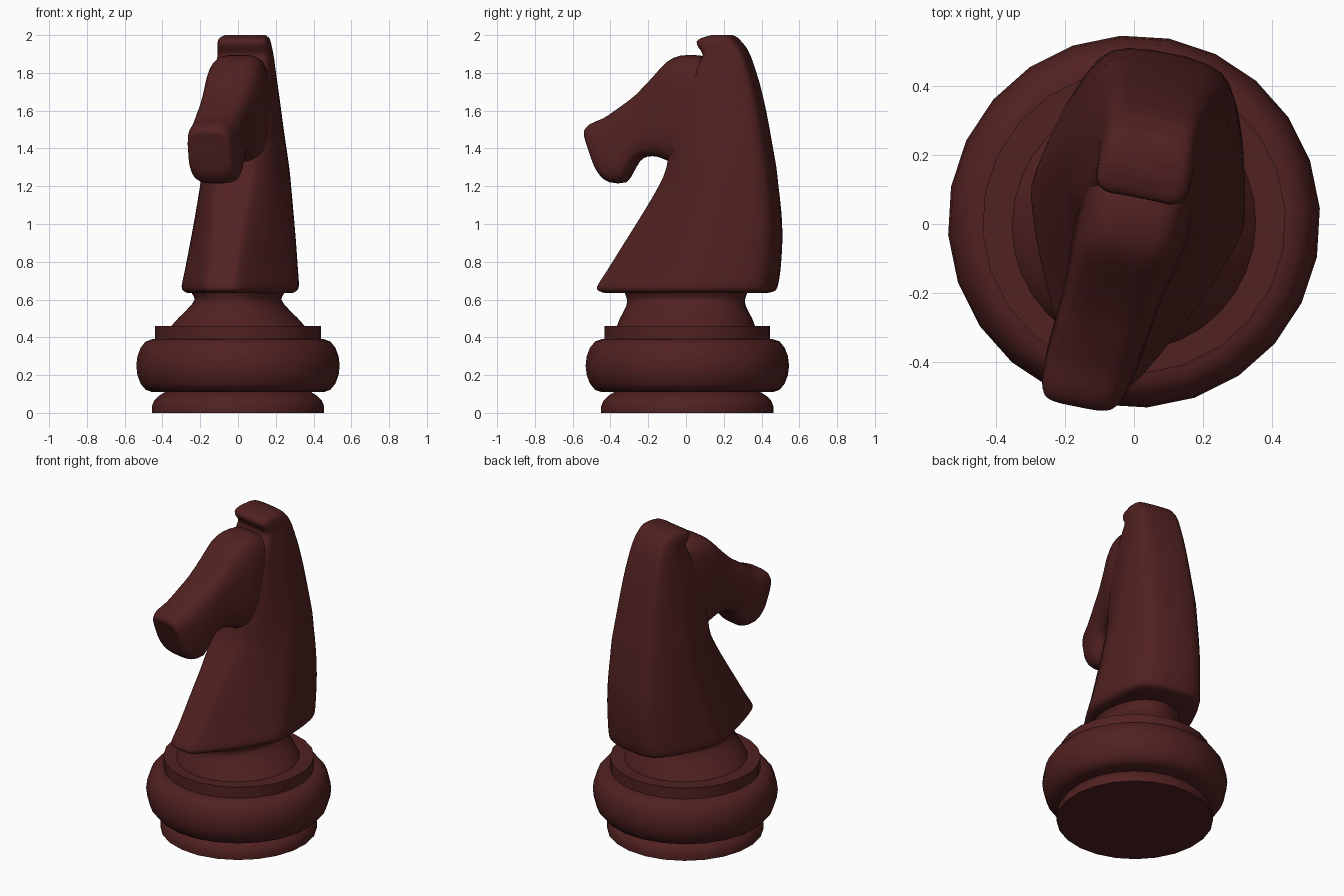
import bpy, bmesh, math

if "Cube" in bpy.data.objects:
    bpy.data.objects.remove(bpy.data.objects["Cube"])

mat = bpy.data.materials.new("dark red wood")
mat.diffuse_color = (0.083, 0.015, 0.015, 1)
mat.use_nodes = True
mat.node_tree.nodes["Principled BSDF"].inputs["Base Color"].default_value = mat.diffuse_color
TWIST = 0.2  # the horse is turned slightly about z


def turn(x, y, z, extra=0.0):
    return (x + (TWIST + extra) * y, y - TWIST * x, z)


def catmull(pts, steps, closed=False):
    """Smooth curve through tuples of any length."""
    n = len(pts)
    pick = (lambda i: pts[i % n]) if closed else (lambda i: pts[max(0, min(n - 1, i))])
    out = []
    for i in range(n if closed else n - 1):
        a, b, c, d = (pick(i + k) for k in (-1, 0, 1, 2))
        for s in range(steps):
            t = s / steps
            out.append(tuple(0.5 * (2 * q + (r - p) * t + (2 * p - 5 * q + 4 * r - w) * t * t
                                    + (3 * q - p - 3 * r + w) * t ** 3)
                             for p, q, r, w in zip(a, b, c, d)))
    if not closed:
        out.append(pts[-1])
    return out


def loft(name, rings, angle):
    """Skin a list of equal-length rings and cap both ends."""
    bm = bmesh.new()
    rows = [[bm.verts.new(p) for p in ring] for ring in rings]
    n = len(rows[0])
    for a, b in zip(rows, rows[1:]):
        for i in range(n):
            j = (i + 1) % n
            bm.faces.new((a[i], a[j], b[j], b[i]))
    bm.faces.new(rows[0])
    bm.faces.new(rows[-1])
    bmesh.ops.recalc_face_normals(bm, faces=bm.faces)
    me = bpy.data.meshes.new(name)
    bm.to_mesh(me)
    bm.free()
    me.materials.append(mat)
    ob = bpy.data.objects.new(name, me)
    bpy.context.collection.objects.link(ob)
    bpy.ops.object.select_all(action='DESELECT')
    ob.select_set(True)
    bpy.context.view_layer.objects.active = ob
    bpy.ops.object.shade_smooth_by_angle(angle=math.radians(angle))
    return ob


def lathe(name, profile, segs=24):
    angles = [2 * math.pi * i / segs - 0.19 for i in range(segs)]
    return loft(name, [[(r * math.cos(a), r * math.sin(a) + 0.007, z) for a in angles]
                       for r, z in profile], 40)


# turned base
lathe("foot", [(0.457, 0), (0.457, 0.035), (0.445, 0.065), (0.42, 0.09), (0.38, 0.115)])
lathe("base_bulge", [(0.36, 0.11), (0.455, 0.11), (0.49, 0.122), (0.517, 0.155), (0.534, 0.2),
                     (0.54, 0.25), (0.534, 0.3), (0.517, 0.345), (0.49, 0.378), (0.455, 0.39), (0.36, 0.39)])
lathe("collar", [(0.44, 0.38), (0.44, 0.46), (0.30, 0.46)])

# oval stem: z, half width, half depth
stem = catmull([(0.455, 0.35, 0.36), (0.50, 0.31, 0.345), (0.56, 0.25, 0.315),
                (0.60, 0.222, 0.31), (0.63, 0.235, 0.32), (0.66, 0.25, 0.33)], 2)
loft("stem", [[turn(w * math.cos(i * math.pi / 16), d * math.sin(i * math.pi / 16), z)
               for i in range(32)] for z, w, d in stem], 50)

# neck and ears: z, front y, back y, half width, boxiness of the front
NECK = [(0.635, -0.42, 0.41, 0.27, 0), (0.645, -0.45, 0.445, 0.29, 0), (0.67, -0.46, 0.46, 0.302, 0),
        (0.75, -0.41, 0.475, 0.292, 0), (0.90, -0.315, 0.487, 0.272, 0.1), (1.05, -0.22, 0.485, 0.252, 0.2),
        (1.20, -0.13, 0.47, 0.233, 0.35), (1.30, -0.085, 0.46, 0.22, 0.5), (1.45, -0.06, 0.435, 0.198, 0.65),
        (1.60, -0.02, 0.408, 0.177, 0.8), (1.75, 0.03, 0.373, 0.157, 0.95), (1.87, 0.10, 0.335, 0.142, 1),
        (1.905, 0.105, 0.32, 0.138, 1), (1.935, 0.085, 0.305, 0.135, 1), (1.965, 0.075, 0.28, 0.132, 1),
        (1.985, 0.10, 0.262, 0.125, 1), (2.0, 0.15, 0.235, 0.105, 1)]


def neck_ring(z, yf, yb, hw, box):
    def mix(a, b):
        return a + (b - a) * box
    half = [(0.42, 1), (mix(0.76, 0.85), mix(0.79, 0.86)), (1, 0.22), (mix(0.96, 1), mix(-0.05, -0.3)),
            (mix(0.68, 0.95), mix(-0.5, -0.8)), (mix(0.34, 0.7), mix(-0.92, -1)), (mix(0.17, 0.35), -1)]
    outline = half + [(-x, y) for x, y in reversed(half)]
    mid, hd = (yf + yb) / 2, (yb - yf) / 2
    return [turn(hw * x, mid + hd * y, z) for x, y in catmull(outline, 3, True)]


loft("neck_and_ears", [neck_ring(*r) for r in catmull(NECK, 2)], 70)

# head: top y, top z, bottom y, bottom z, half width
HEAD = [(-0.525, 1.47, -0.46, 1.28, 0.10), (-0.53, 1.495, -0.435, 1.245, 0.115),
        (-0.50, 1.53, -0.395, 1.22, 0.13), (-0.43, 1.56, -0.325, 1.22, 0.137),
        (-0.38, 1.593, -0.29, 1.27, 0.138), (-0.32, 1.635, -0.255, 1.33, 0.14),
        (-0.25, 1.69, -0.21, 1.357, 0.142), (-0.16, 1.785, -0.14, 1.355, 0.15),
        (-0.09, 1.86, -0.08, 1.33, 0.16), (-0.02, 1.892, 0.0, 1.30, 0.167),
        (0.07, 1.892, 0.10, 1.30, 0.163), (0.12, 1.86, 0.20, 1.32, 0.145), (0.16, 1.80, 0.26, 1.38, 0.12)]


def head_ring(ty, tz, by, bz, hw, n=32):
    ring = []
    for i in range(n):
        a = 2 * math.pi * (i + 0.5) / n
        c, s = math.cos(a), math.sin(a)
        u = math.copysign(abs(c) ** 0.5, c)
        v = math.copysign(abs(s) ** 0.5, s)
        w = hw * (0.98 - 0.07 * abs(v + 0.2))   # slightly fuller at cheek height
        k = (v + 1) / 2
        y = by + (ty - by) * k
        ring.append(turn(w * u, y, bz + (tz - bz) * k, 0.11 if y < 0 else 0))
    return ring


loft("head", [head_ring(*r) for r in catmull(HEAD, 2)], 70)
